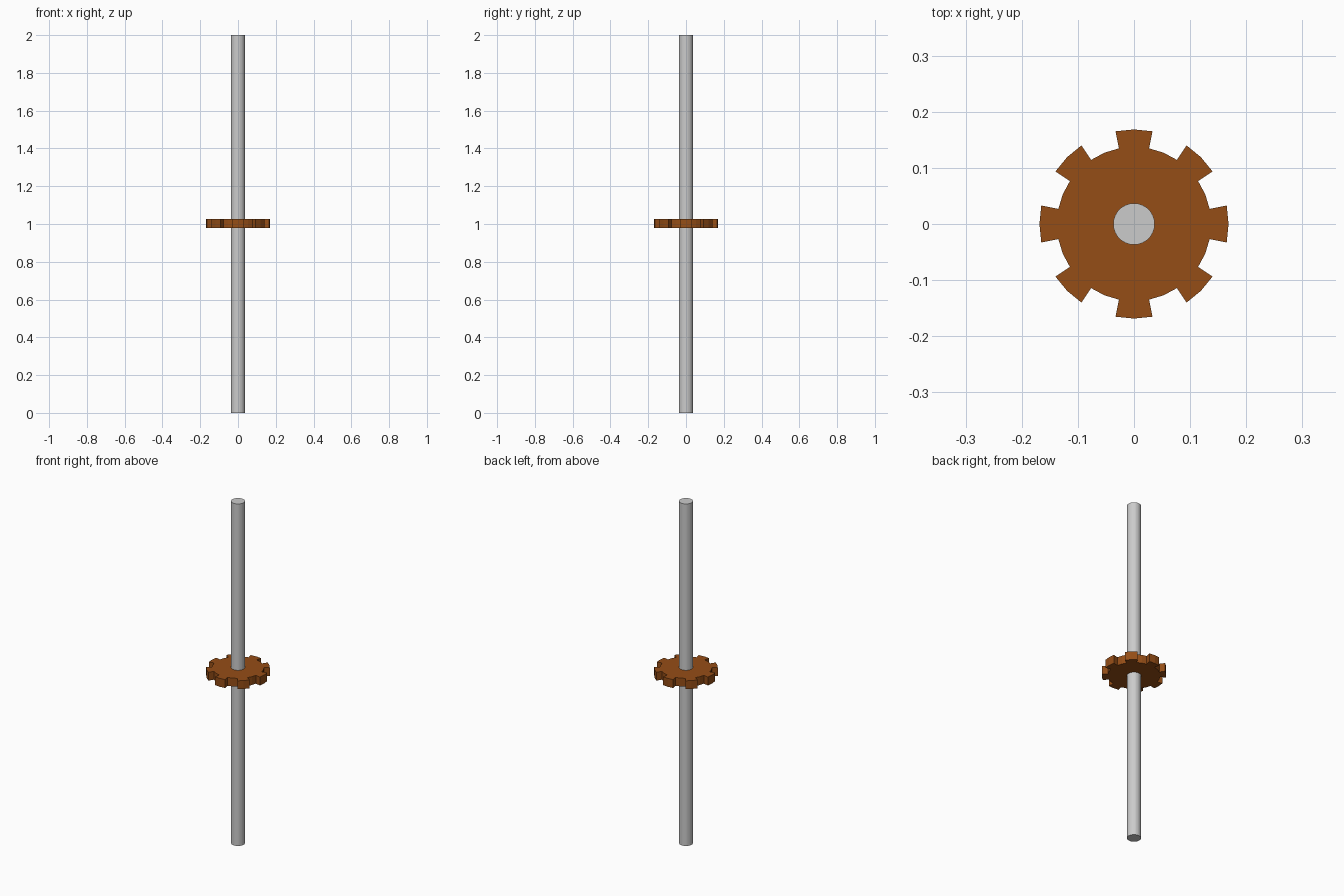
import bpy, bmesh
from math import sin, cos, pi

if "Cube" in bpy.data.objects:
    bpy.data.objects.remove(bpy.data.objects["Cube"])

SIDES = 32
SHAFT_R, ROOT_R, TIP_R = 0.037, 0.1375, 0.1685
GEAR_Z0, GEAR_Z1 = 0.978, 1.027

# Long round shaft
bpy.ops.mesh.primitive_cylinder_add(vertices=SIDES, radius=SHAFT_R, depth=2, location=(0, 0, 1))
bpy.context.object.name = "shaft"

# Gear disc, 32 sides
bm = bmesh.new()
ring = [bm.verts.new((ROOT_R * cos(2 * pi * i / SIDES), ROOT_R * sin(2 * pi * i / SIDES), GEAR_Z0))
        for i in range(SIDES)]
base = bm.faces.new(ring)
ext = bmesh.ops.extrude_face_region(bm, geom=[base], use_keep_orig=True)
top = [v for v in ext["geom"] if isinstance(v, bmesh.types.BMVert)]
bmesh.ops.translate(bm, verts=top, vec=(0, 0, GEAR_Z1 - GEAR_Z0))
bmesh.ops.recalc_face_normals(bm, faces=bm.faces)

# Eight teeth: extrude two neighbouring side faces out of every four
for t in range(8):
    a = t * pi / 4
    sides = [f for f in bm.faces if abs(f.normal.z) < 0.5 and len(f.verts) == 4
             and f.normal.x * cos(a) + f.normal.y * sin(a) > cos(pi / 24)]
    ext = bmesh.ops.extrude_face_region(bm, geom=sides)
    tip = [v for v in ext["geom"] if isinstance(v, bmesh.types.BMVert)]
    bmesh.ops.delete(bm, geom=[f for f in sides if f.is_valid], context='FACES')
    for v in tip:
        v.co.x *= TIP_R / ROOT_R
        v.co.y *= TIP_R / ROOT_R
bmesh.ops.recalc_face_normals(bm, faces=bm.faces)

mesh = bpy.data.meshes.new("gear")
bm.to_mesh(mesh)
bm.free()
gear = bpy.data.objects.new("gear", mesh)
bpy.context.collection.objects.link(gear)

# Rusty brown for the gear
mat = bpy.data.materials.new("rusty_brown")
mat.diffuse_color = (0.3, 0.075, 0.008, 1)
mat.use_nodes = True
mat.node_tree.nodes["Principled BSDF"].inputs["Base Color"].default_value = mat.diffuse_color
mesh.materials.append(mat)
